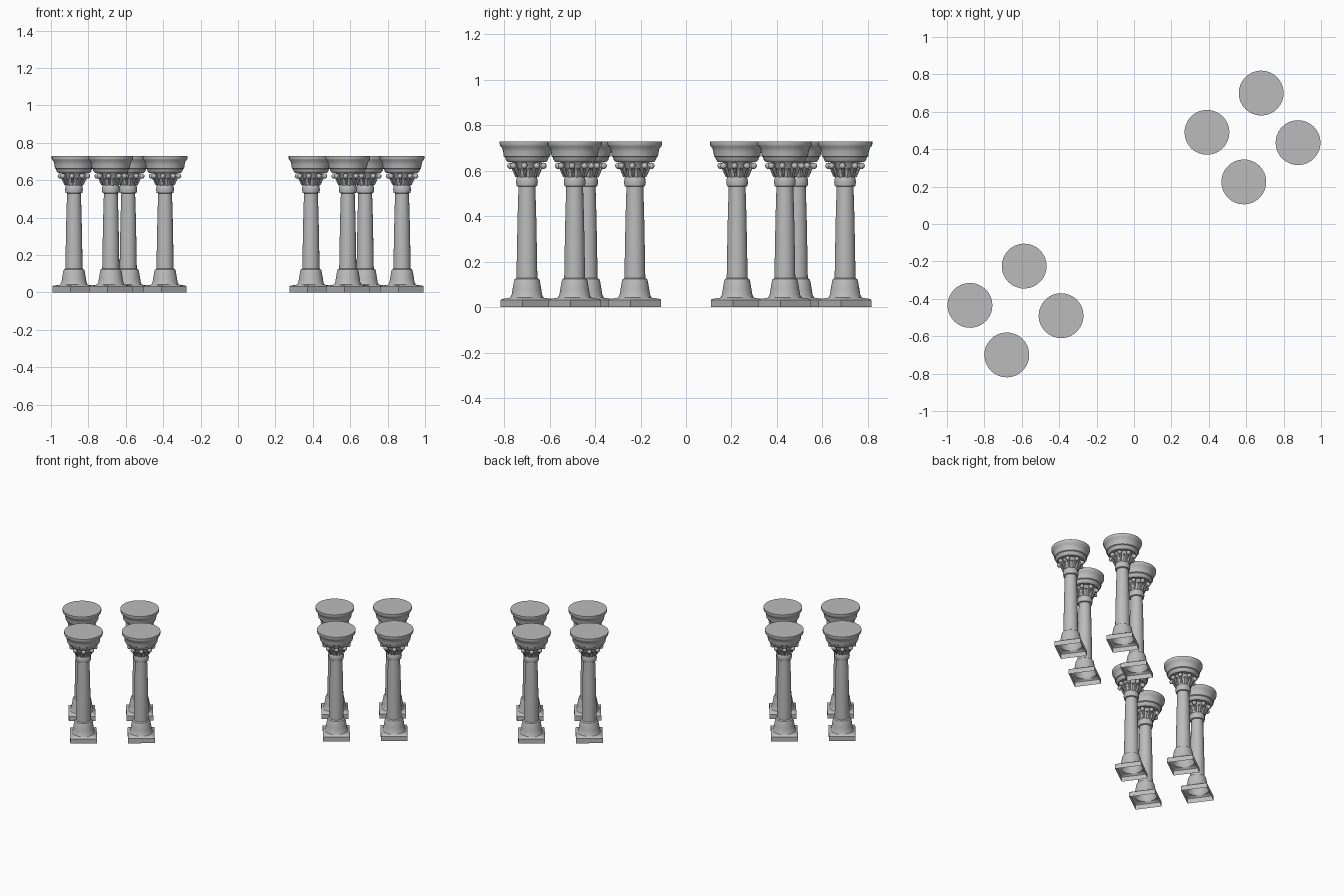
import bpy, bmesh, math
from mathutils import Matrix, Vector

cube = bpy.data.objects.get("Cube")
if cube:
    bpy.data.objects.remove(cube)

stone = bpy.data.materials.new("grey stone")
stone.use_nodes = True
stone.diffuse_color = (0.5, 0.5, 0.5, 1)
stone.node_tree.nodes["Principled BSDF"].inputs["Base Color"].default_value = (0.5, 0.5, 0.5, 1)

SIDES = 32
TURN = math.radians(36)          # each group is turned on the ground


def circle(r, z):
    return [Vector((r * math.cos(a), r * math.sin(a), z))
            for a in (2 * math.pi * i / SIDES for i in range(SIDES))]


def square(h, z):
    """Square ring with the same number of points as a circle."""
    pts = circle(1, z)
    for p in pts:
        k = h / max(abs(p.x), abs(p.y))
        p.x, p.y = p.x * k, p.y * k
    return pts


def loft(bm, rings, cap_top=False):
    loops = [[bm.verts.new(p) for p in ring] for ring in rings]
    for a, b in zip(loops, loops[1:]):
        for i in range(SIDES):
            j = (i + 1) % SIDES
            bm.faces.new((a[i], a[j], b[j], b[i]))
    if cap_top:
        bm.faces.new(loops[-1])


def finish(bm, name):
    mesh = bpy.data.meshes.new(name)
    bm.to_mesh(mesh)
    bm.free()
    mesh.materials.append(stone)
    return mesh


def lathe(name, profile, cap_top=False):
    bm = bmesh.new()
    loft(bm, [circle(r, z) for r, z in profile], cap_top)
    return finish(bm, name)


# Square plinth, hollow underneath, rising gently to the round base
bm = bmesh.new()
loft(bm, [square(0.083, 0), square(0.083, 0.032), square(0.079, 0.036), circle(0.073, 0.042)])
plinth = finish(bm, "plinth")

# Flared base and tapered shaft
base = lathe("flared_base", [(0.073, 0.042), (0.067, 0.055), (0.063, 0.08), (0.057, 0.115),
                             (0.054, 0.123), (0.046, 0.128)])
shaft = lathe("shaft", [(0.046, 0.128), (0.044, 0.25), (0.041, 0.4), (0.037, 0.532)])

# Collar and bell of the capital
bell = lathe("capital_bell", [(0.037, 0.53), (0.045, 0.533), (0.048, 0.55), (0.045, 0.57),
                              (0.042, 0.575), (0.046, 0.605), (0.056, 0.63), (0.07, 0.645)])

# Round moulded top slab
slab = lathe("top_slab", [(0.06, 0.638), (0.084, 0.638), (0.093, 0.648), (0.096, 0.66),
                          (0.102, 0.664), (0.105, 0.685), (0.109, 0.7), (0.118, 0.71),
                          (0.12, 0.716), (0.12, 0.73)], True)

# Ring of curled leaves between the scrolls
bm = bmesh.new()
leaf_path = [(0.043, 0.565, 0.010), (0.050, 0.585, 0.013), (0.057, 0.605, 0.012),
             (0.066, 0.613, 0.008), (0.068, 0.605, 0.004)]
for i in range(8):
    rot = Matrix.Rotation(math.radians(45 * i + 22.5), 3, "Z")
    rows = [[bm.verts.new(rot @ Vector((r - abs(s) * 0.005, s * w, z))) for s in (-1, 0, 1)]
            for r, z, w in leaf_path]
    for a, b in zip(rows, rows[1:]):
        for k in range(2):
            bm.faces.new((a[k], a[k + 1], b[k + 1], b[k]))
bmesh.ops.solidify(bm, geom=bm.faces[:], thickness=0.005)
bmesh.ops.recalc_face_normals(bm, faces=bm.faces[:])
leaves = finish(bm, "capital_leaves")

# Ring of ball scrolls, each on a short stalk from the collar
bm = bmesh.new()
for i in range(8):
    rot = Matrix.Rotation(math.radians(45 * i), 4, "Z")
    bmesh.ops.create_uvsphere(bm, u_segments=12, v_segments=8, radius=0.014,
                              matrix=rot @ Matrix.Translation((0.074, 0, 0.622)))
    foot, tip = Vector((0.046, 0, 0.575)), Vector((0.068, 0, 0.635))
    lean = (tip - foot).to_track_quat("Z", "Y").to_matrix().to_4x4()
    bmesh.ops.create_cone(bm, segments=8, radius1=0.006, radius2=0.01, depth=(tip - foot).length,
                          cap_ends=True,
                          matrix=rot @ Matrix.Translation((foot + tip) / 2) @ lean)
scrolls = finish(bm, "capital_scrolls")

# Two groups of four columns, the second opposite the first
spots = [(0.68, 0.70), (0.39, 0.49), (0.877, 0.435), (0.587, 0.225)]
parts = [plinth, base, shaft, bell, slab, leaves, scrolls]
objects = []
for side, group in ((1, "back_left"), (-1, "front_right")):
    for n, (x, y) in enumerate(spots, 1):
        for mesh in parts:
            ob = bpy.data.objects.new(f"{group}_column_{n}_{mesh.name}", mesh)
            ob.location = (side * x, side * y, 0)
            ob.rotation_euler.z = TURN
            bpy.context.collection.objects.link(ob)
            objects.append(ob)

# Smooth the round parts, keeping the mouldings crisp
bpy.ops.object.select_all(action="DESELECT")
for ob in objects[:len(parts)]:
    ob.select_set(True)
bpy.context.view_layer.objects.active = objects[0]
bpy.ops.object.shade_smooth_by_angle(angle=math.radians(35))
